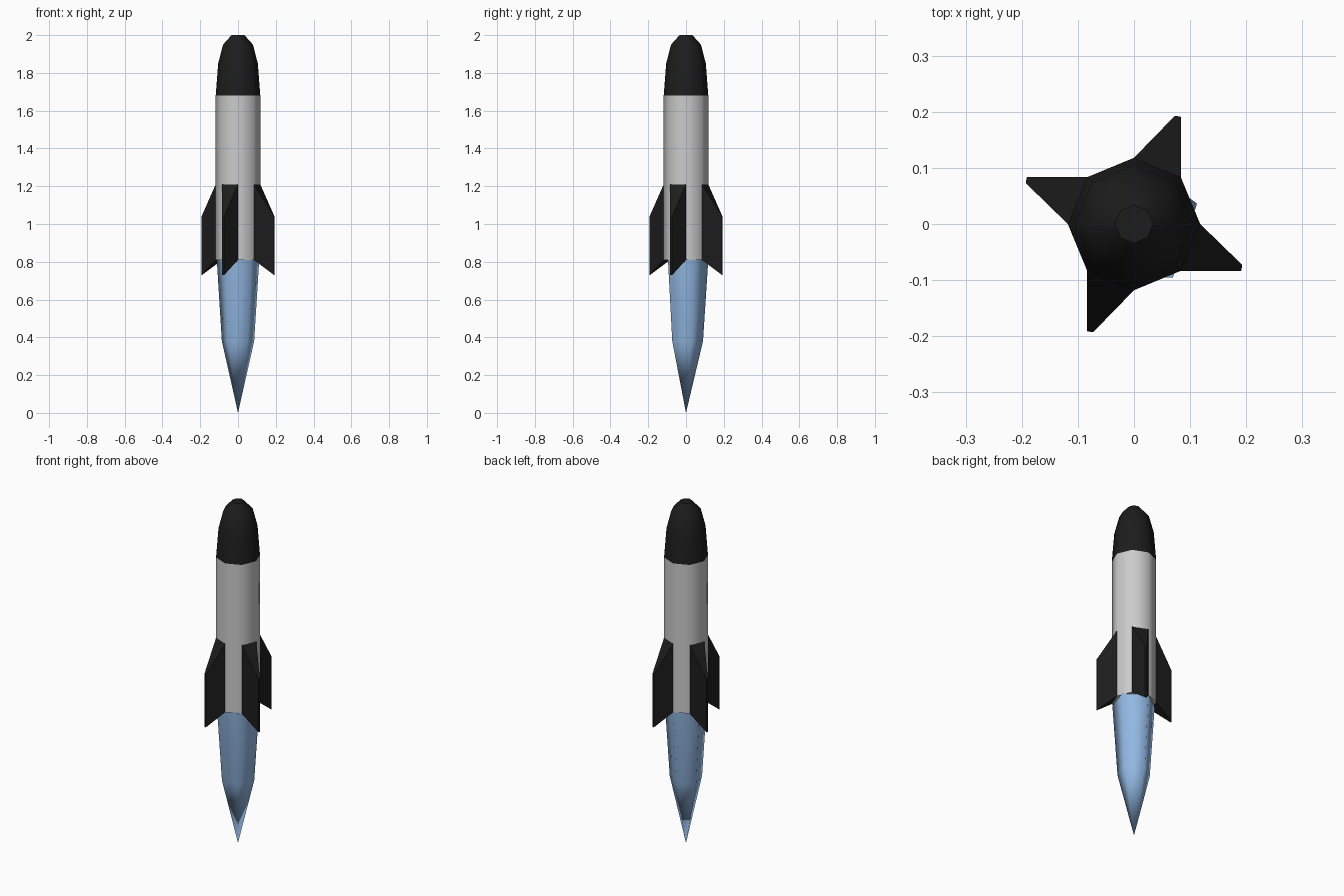
import bpy, bmesh, math

if "Cube" in bpy.data.objects:
    bpy.data.objects.remove(bpy.data.objects["Cube"])


def mat(name, color):
    m = bpy.data.materials.new(name)
    m.diffuse_color = (*color, 1)
    m.use_nodes = True
    m.node_tree.nodes["Principled BSDF"].inputs["Base Color"].default_value = m.diffuse_color
    return m


black = mat("black_paint", (0.012, 0.012, 0.012))
blue = mat("flame_blue", (0.29, 0.48, 0.77))


def finish(bm, name, material=None, smooth_angle=None):
    bmesh.ops.recalc_face_normals(bm, faces=bm.faces)
    me = bpy.data.meshes.new(name)
    bm.to_mesh(me)
    bm.free()
    ob = bpy.data.objects.new(name, me)
    bpy.context.collection.objects.link(ob)
    if material:
        me.materials.append(material)
    if smooth_angle:
        bpy.ops.object.select_all(action='DESELECT')
        ob.select_set(True)
        bpy.context.view_layer.objects.active = ob
        bpy.ops.object.shade_smooth_by_angle(angle=math.radians(smooth_angle))
    return ob


def lathe(name, profile, sides, start, material=None, smooth=50, bottom=False, top=False):
    """Stack of (radius, z) rings; a zero radius makes a point."""
    bm = bmesh.new()
    rings = []
    for r, z in profile:
        if r == 0:
            rings.append([bm.verts.new((0, 0, z))] * sides)
        else:
            angles = [start + math.tau * i / sides for i in range(sides)]
            rings.append([bm.verts.new((r * math.cos(a), r * math.sin(a), z)) for a in angles])
    for lo, hi in zip(rings, rings[1:]):
        for i in range(sides):
            j = (i + 1) % sides
            bm.faces.new(list(dict.fromkeys((lo[i], lo[j], hi[j], hi[i]))))
    if bottom:
        bm.faces.new(rings[0])
    if top:
        bm.faces.new(rings[-1])
    return finish(bm, name, material, smooth)


R = 0.118

# Octagonal body tube and rounded nose
lathe("body", [(R, 0.81), (R, 1.68)], 8, 0, bottom=True)
lathe("nose", [(R, 1.68), (0.105, 1.85), (0.079, 1.95), (0.034, 2.0)], 8, 0, black, top=True)

# Five-sided exhaust flame tapering to a point
lathe("flame", [(0, 0), (0.09, 0.38), (R, 0.81)], 5, math.pi / 2, blue, smooth=80)

# Four wedge fins, each growing from one body face to a thin outer edge
d = R * math.sqrt(0.5)
plan = [((0, R), 0.81, 1.21), ((0.073, 0.193), 0.73, 1.04),
        ((d, 0.191), 0.73, 1.04), ((d, d), 0.81, 1.21)]
for k in range(4):
    bm = bmesh.new()
    c, s = round(math.cos(k * math.pi / 2)), round(math.sin(k * math.pi / 2))
    low, high = [], []
    for (x, y), z0, z1 in plan:
        p = (x * c - y * s, x * s + y * c)
        low.append(bm.verts.new((*p, z0)))
        high.append(bm.verts.new((*p, z1)))
    bm.faces.new(low)
    bm.faces.new(high)
    for i in range(3):
        bm.faces.new((low[i], low[i + 1], high[i + 1], high[i]))
    finish(bm, f"fin_{k + 1}", black)
